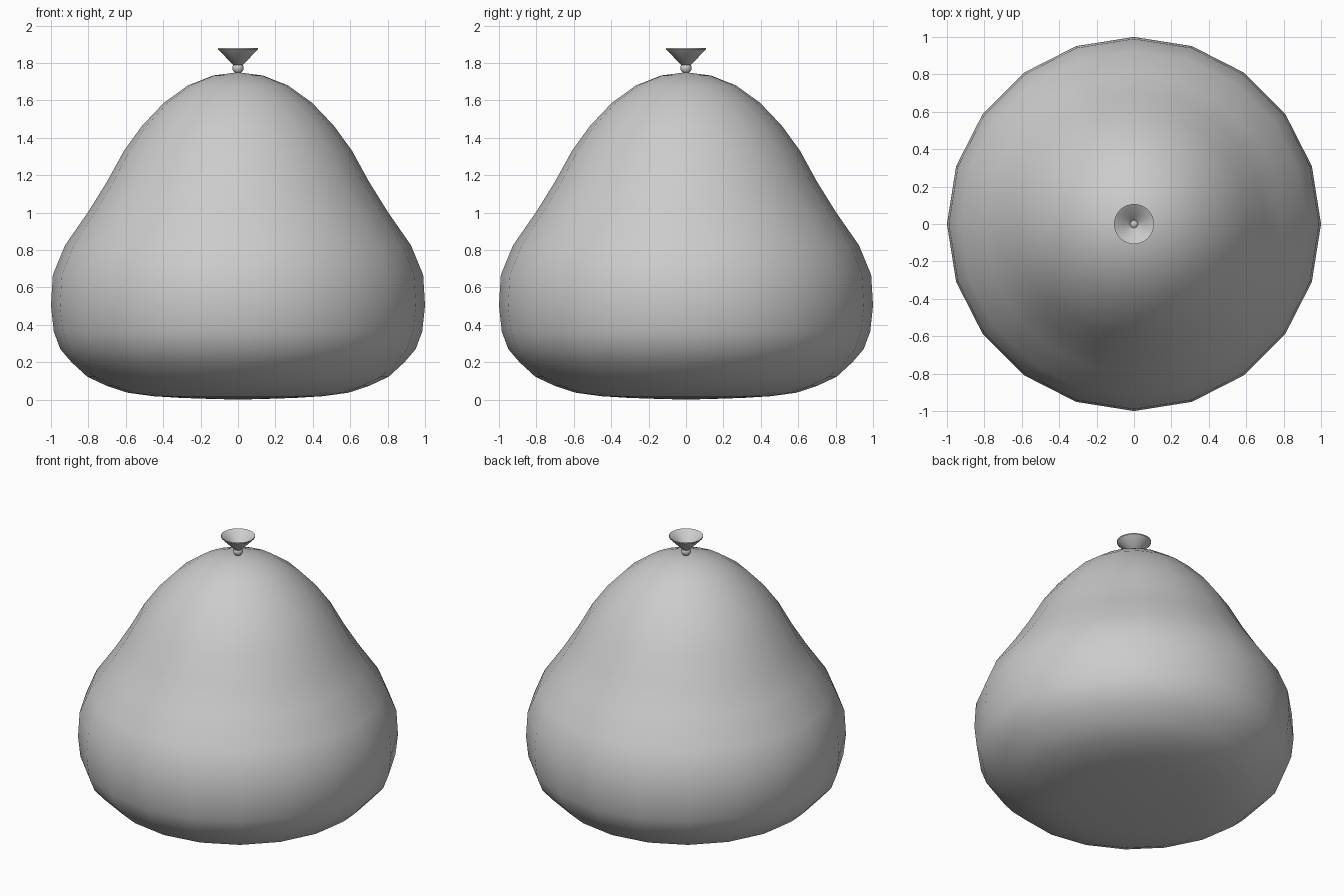
import bpy, bmesh
from math import sin, cos, tau

if "Cube" in bpy.data.objects:
    bpy.data.objects.remove(bpy.data.objects["Cube"])


def lathe(name, profile, sides):
    """Spin (radius, height) points about z; radius 0 makes a pole."""
    bm = bmesh.new()
    rings = []
    for r, z in profile:
        n = 1 if r == 0 else sides
        rings.append([bm.verts.new((r * cos(tau * i / sides), r * sin(tau * i / sides), z))
                      for i in range(n)])
    for a, b in zip(rings, rings[1:]):
        for i in range(sides):
            j = (i + 1) % sides
            quad = [a[i % len(a)], a[j % len(a)], b[j % len(b)], b[i % len(b)]]
            bm.faces.new(list(dict.fromkeys(quad)))
    mesh = bpy.data.meshes.new(name)
    bm.to_mesh(mesh)
    bm.free()
    obj = bpy.data.objects.new(name, mesh)
    bpy.context.collection.objects.link(obj)
    for p in mesh.polygons:
        p.use_smooth = True
    return obj


# Sagging bag body, flattened underneath
lathe("bag_body", [
    (0, 0), (0.15, 0.004), (0.30, 0.009), (0.45, 0.018), (0.59, 0.037), (0.70, 0.073),
    (0.805, 0.122), (0.89, 0.2), (0.95, 0.27), (0.985, 0.364), (1.0, 0.503),
    (0.99, 0.667), (0.925, 0.825), (0.80, 1.005), (0.70, 1.166), (0.61, 1.33),
    (0.512, 1.465), (0.396, 1.587), (0.267, 1.68), (0.133, 1.733), (0, 1.75)], 20)

# Knot tying the neck
bpy.ops.mesh.primitive_uv_sphere_add(segments=24, ring_count=12, radius=0.03,
                                     location=(0, 0, 1.773))
bpy.context.object.name = "knot"
bpy.ops.object.shade_smooth()

# Flared open mouth above the knot
lathe("flared_mouth", [
    (0, 1.785), (0.026, 1.79), (0.107, 1.873), (0.107, 1.88),
    (0.100, 1.877), (0.022, 1.797), (0, 1.795)], 32)
bpy.context.view_layer.objects.active = bpy.data.objects["flared_mouth"]
bpy.ops.object.select_all(action='DESELECT')
bpy.data.objects["flared_mouth"].select_set(True)
bpy.ops.object.shade_smooth_by_angle(angle=0.7)
